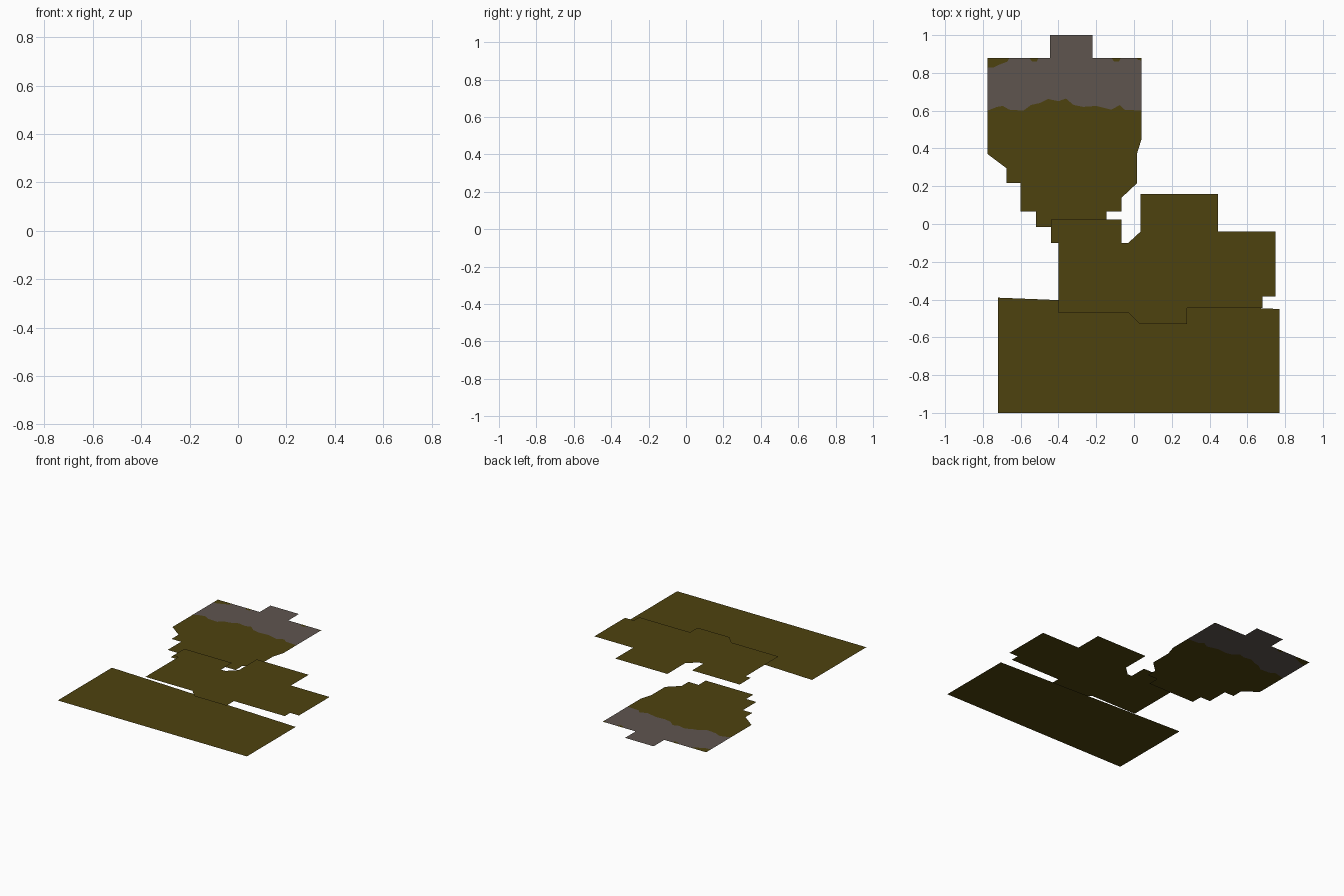
import bpy
import bmesh


def material(name, rgb):
    m = bpy.data.materials.new(name)
    m.diffuse_color = (*rgb, 1.0)
    return m


olive = material("olive", (0.076, 0.055, 0.0045))
grey = material("warm_grey", (0.113, 0.091, 0.078))


def sheet(name, z, regions):
    """Flat sheet from (outline, material index) regions, all facing up."""
    bm = bmesh.new()
    for outline, mat in regions:
        f = bm.faces.new([bm.verts.new((x, y, z)) for x, y in outline])
        f.material_index = mat
        f.normal_update()
        if f.normal.z < 0:
            f.normal_flip()
    bmesh.ops.remove_doubles(bm, verts=bm.verts[:], dist=0.0005)
    me = bpy.data.meshes.new(name)
    bm.to_mesh(me)
    bm.free()
    me.materials.append(olive)
    me.materials.append(grey)
    ob = bpy.data.objects.new(name, me)
    bpy.context.collection.objects.link(ob)
    return ob


# Front sheet: long slab with a slightly slanted back edge
sheet("front_sheet", 0.015, [
    ([(-0.72, -1), (0.77, -1), (0.77, -0.45), (-0.72, -0.39)], 0)])

# Middle sheet: highest, overlaps both others
sheet("middle_sheet", 0.066, [
    ([(-0.40, -0.47), (-0.03, -0.47), (0.03, -0.53), (0.28, -0.53),
      (0.28, -0.445), (0.68, -0.445), (0.68, -0.385), (0.75, -0.385),
      (0.75, -0.04), (0.445, -0.04), (0.445, 0.16), (0.035, 0.16),
      (0.035, -0.04), (-0.03, -0.10), (-0.065, -0.10), (-0.065, 0.025),
      (-0.44, 0.025), (-0.44, -0.10), (-0.40, -0.10)], 0)])

# Back sheet: olive body and grey band meet along a wavy border
border = [(-0.775, 0.60), (-0.725, 0.62), (-0.695, 0.625), (-0.66, 0.605),
          (-0.585, 0.60), (-0.545, 0.63), (-0.50, 0.64), (-0.455, 0.662),
          (-0.40, 0.65), (-0.36, 0.664), (-0.32, 0.63), (-0.27, 0.62),
          (-0.20, 0.625), (-0.12, 0.605), (-0.075, 0.63), (-0.05, 0.605),
          (0.04, 0.60)]
body = [(0.04, 0.45), (0.015, 0.37), (0.015, 0.215), (-0.065, 0.14),
        (-0.065, 0.065), (-0.145, 0.065), (-0.145, -0.015), (-0.52, -0.015),
        (-0.52, 0.065), (-0.60, 0.065), (-0.60, 0.217), (-0.675, 0.217),
        (-0.675, 0.295), (-0.775, 0.37)]

# Olive patches left along the back edge of the band, right to left
patches = [
    [(0.04, 0.865), (0.02, 0.87), (0.01, 0.88)],
    [(-0.07, 0.88), (-0.08, 0.86), (-0.105, 0.86), (-0.12, 0.88)],
    [(-0.505, 0.88), (-0.515, 0.86), (-0.54, 0.86), (-0.555, 0.88)],
    [(-0.66, 0.88), (-0.67, 0.86), (-0.71, 0.845), (-0.74, 0.83), (-0.775, 0.827)],
]
tab = [(-0.22, 0.88), (-0.22, 1.0), (-0.445, 1.0), (-0.445, 0.88)]
band = border + patches[0] + patches[1] + tab + patches[2] + patches[3]

sheet("back_sheet", 0.0, [
    (border + body, 0),
    (band, 1),
    (patches[0] + [(0.04, 0.88)], 0),
    (patches[1], 0),
    (patches[2], 0),
    (patches[3] + [(-0.775, 0.88)], 0)])
